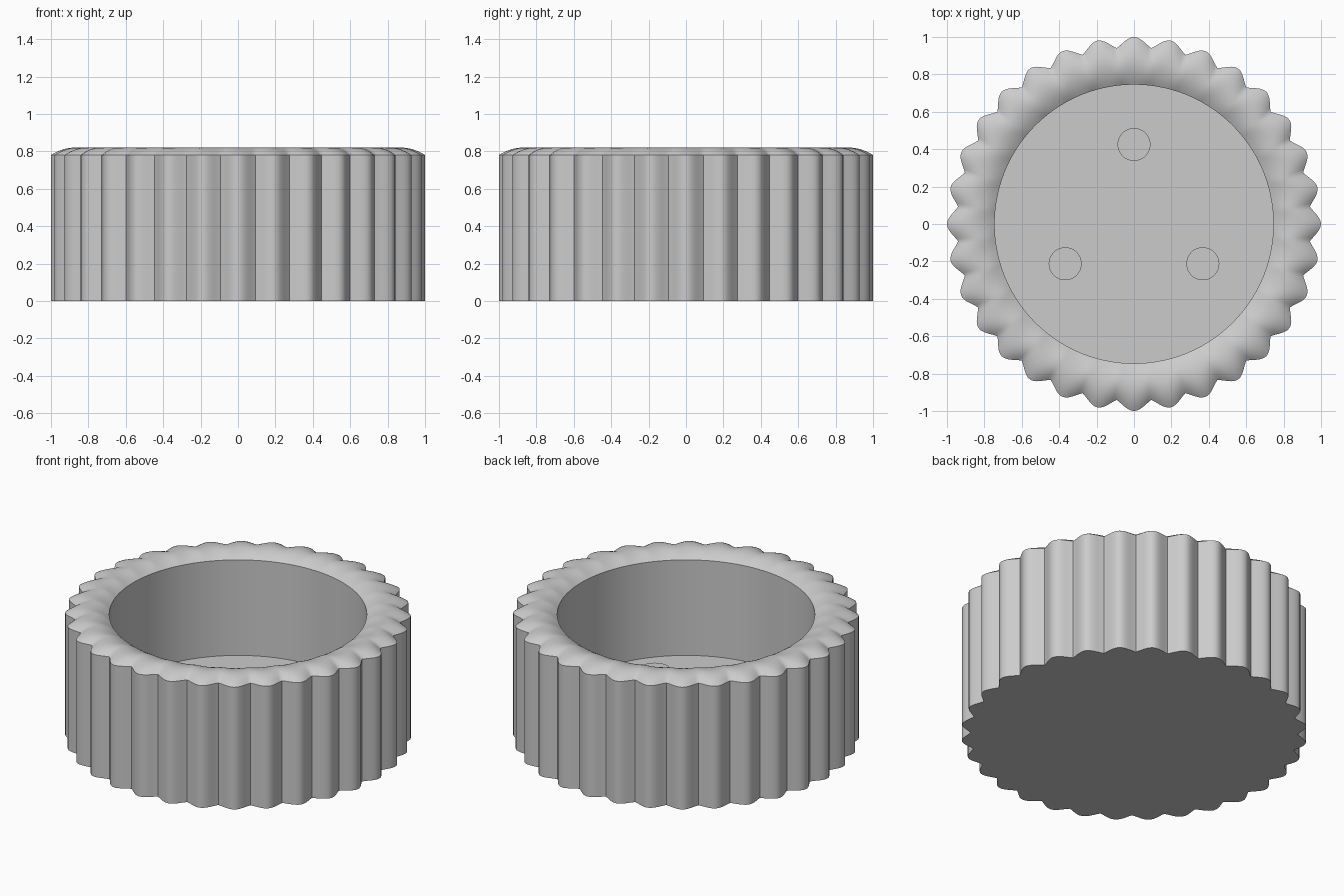
import bpy
import bmesh
import math

cube = bpy.data.objects.get("Cube")
if cube:
    bpy.data.objects.remove(cube, do_unlink=True)

FLUTES, PER_FLUTE = 32, 12
COUNT = FLUTES * PER_FLUTE
PEAK, VALLEY, INNER = 1.0, 0.945, 0.745
EDGE_Z, CROWN, FLOOR_Z = 0.78, 0.04, 0.17
RIM_STEPS = 14

grey = bpy.data.materials.new("plain grey")
grey.use_nodes = True
colour = (0.6, 0.6, 0.6, 1)
grey.diffuse_color = colour
grey.node_tree.nodes["Principled BSDF"].inputs["Base Color"].default_value = colour


def finish(obj):
    obj.data.materials.append(grey)
    bpy.ops.object.select_all(action='DESELECT')
    obj.select_set(True)
    bpy.context.view_layer.objects.active = obj
    bpy.ops.object.shade_smooth_by_angle(angle=math.radians(40))


def flute_radius(i):
    # rounded ridge with a crease in each valley
    t = 2 * (i % PER_FLUTE) / PER_FLUTE
    t = min(t, 2 - t)
    bump = 0.6 * math.cos(math.pi * t / 2) + 0.2 * (1 + math.cos(math.pi * t))
    return VALLEY + (PEAK - VALLEY) * bump


# Each ring of the profile: (blend from outer flutes to inner bore, height)
rings = [(0, 0)]
for s in range(RIM_STEPS + 1):
    k = s / RIM_STEPS
    rings.append((k, EDGE_Z + CROWN * (1 - (2 * k - 1) ** 2)))
rings.append((1, FLOOR_Z))

# Fluted cup with crowned rim, bore and floor
bm = bmesh.new()
loops = []
for k, z in rings:
    loop = []
    for i in range(COUNT):
        a = 2 * math.pi * i / COUNT
        r = flute_radius(i) * (1 - k) + INNER * k
        loop.append(bm.verts.new((r * math.cos(a), r * math.sin(a), z)))
    loops.append(loop)
base = bm.verts.new((0, 0, 0))
floor = bm.verts.new((0, 0, FLOOR_Z))
for i in range(COUNT):
    j = (i + 1) % COUNT
    for low, high in zip(loops, loops[1:]):
        bm.faces.new((low[i], low[j], high[j], high[i]))
    bm.faces.new((base, loops[0][j], loops[0][i]))
    bm.faces.new((floor, loops[-1][i], loops[-1][j]))
bmesh.ops.recalc_face_normals(bm, faces=bm.faces)
mesh = bpy.data.meshes.new("fluted_cup")
bm.to_mesh(mesh)
bm.free()
cup = bpy.data.objects.new("fluted_cup", mesh)
bpy.context.collection.objects.link(cup)
finish(cup)

# Three short pegs standing on the floor
PEG_TOP, SUNK = 0.25, 0.02
for n in range(3):
    a = math.radians(90 + 120 * n)
    height = PEG_TOP - FLOOR_Z + SUNK
    bpy.ops.mesh.primitive_cylinder_add(
        vertices=48, radius=0.088, depth=height,
        location=(0.425 * math.cos(a), 0.425 * math.sin(a), PEG_TOP - height / 2))
    peg = bpy.context.object
    peg.name = f"floor_peg_{n + 1}"
    finish(peg)
